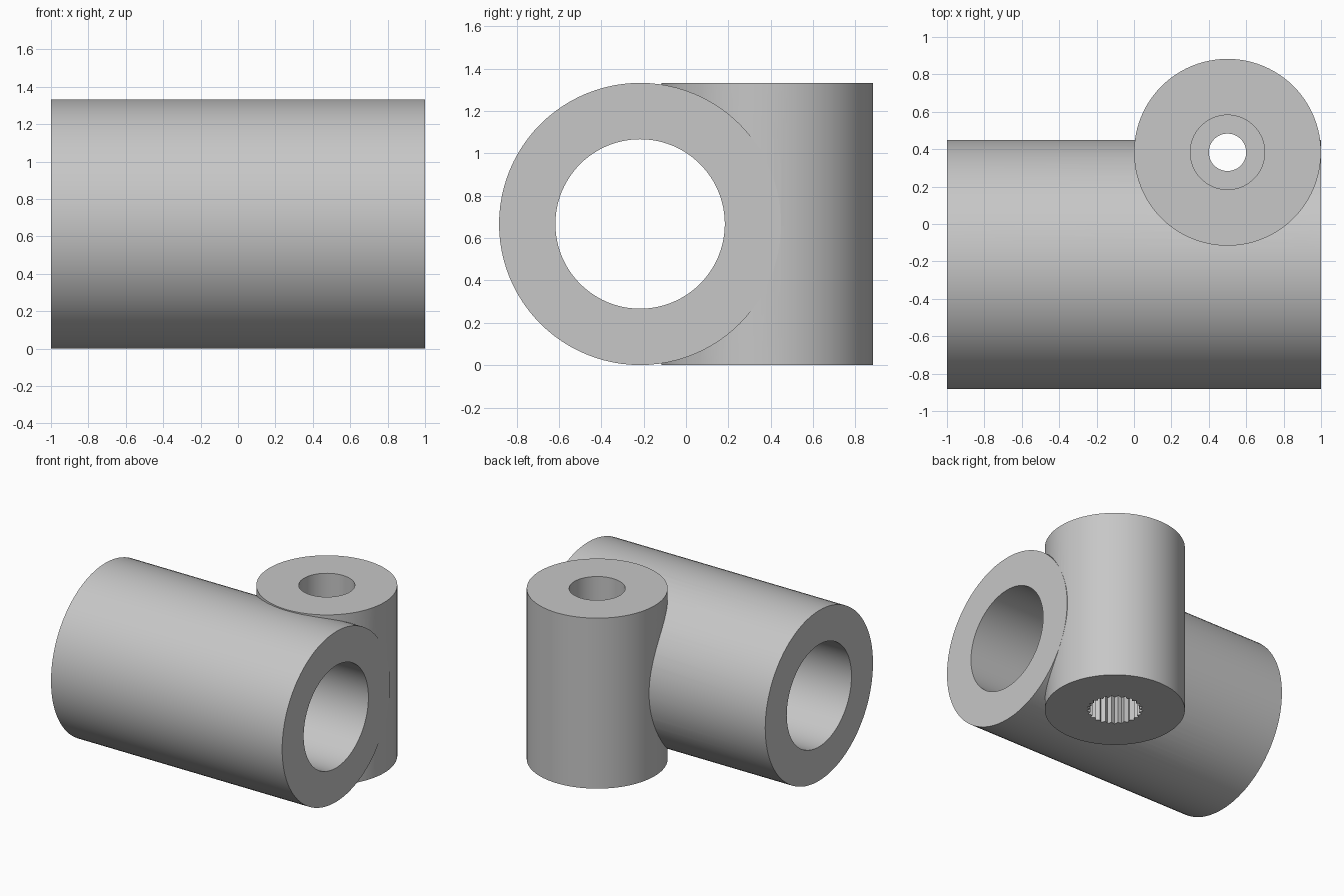
import bpy
import bmesh
from math import cos, sin, pi, radians
from mathutils import Matrix

cube = bpy.data.objects.get("Cube")
if cube:
    bpy.data.objects.remove(cube, do_unlink=True)

HEIGHT = 4 / 3
TUBE_Y, TUBE_Z = -0.2167, HEIGHT / 2
POST_X, POST_Y = 0.5, 0.3833
SEGMENTS = 96

grey = bpy.data.materials.new("plain grey")
grey.use_nodes = True
colour = (0.57, 0.57, 0.57, 1)
grey.diffuse_color = colour
grey.node_tree.nodes["Principled BSDF"].inputs["Base Color"].default_value = colour


def prism(name, outline, depth, matrix):
    """Extrude a closed outline along local z, then place it."""
    bm = bmesh.new()
    face = bm.faces.new([bm.verts.new((x, y, 0)) for x, y in outline])
    out = bmesh.ops.extrude_face_region(bm, geom=[face])
    top = [v for v in out["geom"] if isinstance(v, bmesh.types.BMVert)]
    bmesh.ops.translate(bm, verts=top, vec=(0, 0, depth))
    bmesh.ops.recalc_face_normals(bm, faces=bm.faces)
    bm.transform(matrix)
    mesh = bpy.data.meshes.new(name)
    bm.to_mesh(mesh)
    bm.free()
    mesh.materials.append(grey)
    obj = bpy.data.objects.new(name, mesh)
    bpy.context.collection.objects.link(obj)
    return obj


def ring(radii, count):
    """Closed outline whose radius cycles through the given values."""
    return [(radii[i % len(radii)] * cos(2 * pi * i / count),
             radii[i % len(radii)] * sin(2 * pi * i / count)) for i in range(count)]


def along_x(name, radius, start, end):
    place = Matrix.Translation((start, TUBE_Y, TUBE_Z)) @ Matrix.Rotation(pi / 2, 4, 'Y')
    return prism(name, ring([radius], SEGMENTS), end - start, place)


def upright(name, outline, bottom, top):
    return prism(name, outline, top - bottom, Matrix.Translation((POST_X, POST_Y, bottom)))


def combine(target, tool, operation):
    mod = target.modifiers.new(tool.name, 'BOOLEAN')
    mod.operation = operation
    mod.solver = 'EXACT'
    mod.object = tool
    bpy.context.view_layer.objects.active = target
    bpy.ops.object.modifier_apply(modifier=mod.name)
    bpy.data.objects.remove(tool, do_unlink=True)


# Horizontal tube body joined to the upright post
body = along_x("tube_and_post", 0.666, -1, 1)
combine(body, upright("post", ring([0.4996], SEGMENTS), 0, HEIGHT), 'UNION')

# Wide bore, screw hole, counterbore above and toothed socket below
combine(body, along_x("tube_bore", 0.4, -1.1, 1.1), 'DIFFERENCE')
combine(body, upright("screw_hole", ring([0.1], 48), -0.1, 1.5), 'DIFFERENCE')
combine(body, upright("counterbore", ring([0.199], 64), 0.4, 1.5), 'DIFFERENCE')
combine(body, upright("toothed_socket", ring([0.202, 0.177], 50), -0.1, 0.267), 'DIFFERENCE')

# Smooth round walls with crisp rims
bpy.ops.object.select_all(action='DESELECT')
body.select_set(True)
bpy.context.view_layer.objects.active = body
bpy.ops.object.shade_smooth_by_angle(angle=radians(7))
